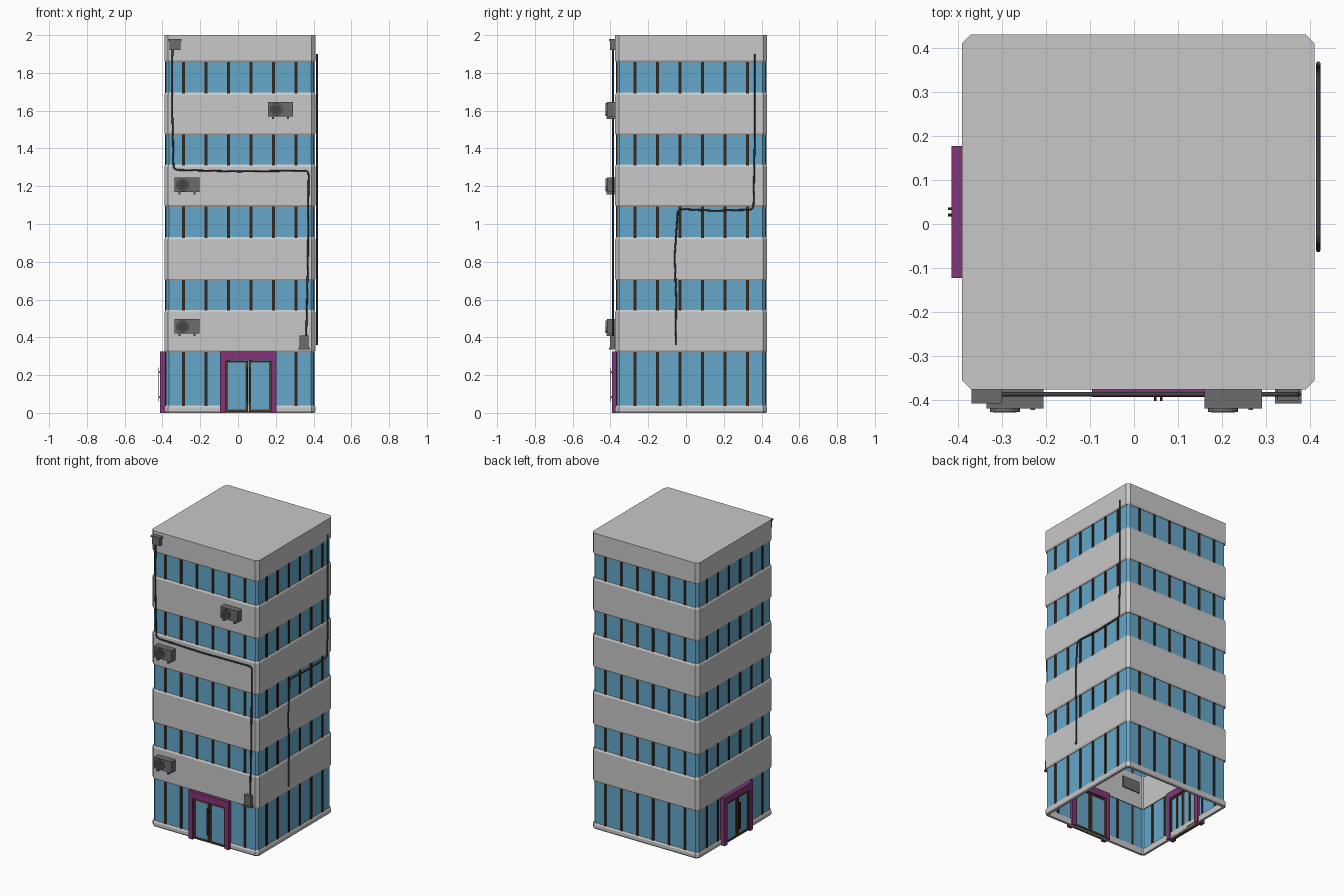
import bpy, bmesh
from math import pi
from mathutils import Matrix, Vector

cube = bpy.data.objects.get("Cube")
if cube:
    bpy.data.objects.remove(cube, do_unlink=True)


def material(name, rgb):
    m = bpy.data.materials.new(name)
    m.use_nodes = True
    m.diffuse_color = (*rgb, 1)
    m.node_tree.nodes["Principled BSDF"].inputs["Base Color"].default_value = (*rgb, 1)
    return m


CONCRETE = material("concrete grey", (0.58, 0.58, 0.58))
GLASS = material("window blue", (0.13, 0.39, 0.59))
MULLION = material("dark brown metal", (0.035, 0.02, 0.012))
DOOR = material("door brown", (0.09, 0.045, 0.018))
PURPLE = material("purple trim", (0.23, 0.036, 0.19))
UNIT = material("unit grey", (0.15, 0.15, 0.15))
CABLE = material("cable grey", (0.06, 0.06, 0.06))

CX, CY, HX, HY = 0.01, 0.0275, 0.40, 0.4025
CENTRE = Matrix.Translation((CX, CY, 0))


def finish(name, bm, mat, matrix=Matrix()):
    bmesh.ops.recalc_face_normals(bm, faces=bm.faces)
    me = bpy.data.meshes.new(name)
    bm.to_mesh(me)
    bm.free()
    me.materials.append(mat)
    ob = bpy.data.objects.new(name, me)
    ob.matrix_world = matrix
    bpy.context.collection.objects.link(ob)
    return ob


def add_box(bm, x, y, z, matrix=Matrix()):
    """Box spanning the (low, high) pairs x, y, z."""
    size = [b - a for a, b in (x, y, z)]
    mid = [(a + b) / 2 for a, b in (x, y, z)]
    bmesh.ops.create_cube(bm, size=1, matrix=matrix @ Matrix.Translation(mid)
                          @ Matrix.Diagonal((*size, 1)))


def boxes(name, mat, spans, matrix=Matrix()):
    bm = bmesh.new()
    for s in spans:
        add_box(bm, *s)
    return finish(name, bm, mat, matrix)


def outline(inset, z):
    """Rectangular plan with chamfered corners."""
    x, y = HX - inset, HY - inset
    c = max(0.02 - 0.59 * inset, 0.004)
    return [(x, c - y, z), (x, y - c, z), (x - c, y, z), (c - x, y, z),
            (-x, y - c, z), (-x, c - y, z), (c - x, -y, z), (x - c, -y, z)]


def ring(name, mat, profile, roof=False):
    """Sweep an (inset, z) profile around the plan, closed unless it is a roof."""
    bm = bmesh.new()
    rows = [[bm.verts.new(p) for p in outline(*s)] for s in profile]
    pairs = list(zip(rows, rows[1:]))
    if roof:
        bm.faces.new(rows[-1])
    else:
        pairs.append((rows[-1], rows[0]))
    for a, b in pairs:
        for i in range(8):
            j = (i + 1) % 8
            bm.faces.new((a[i], a[j], b[j], b[i]))
    return finish(name, bm, mat, CENTRE)


# Concrete bands, base and roof
LIP, WALL = 0.006, 0.022
bands = [(0, 0.04), (0.32, 0.545), (0.70, 0.93), (1.09, 1.315), (1.47, 1.695), (1.855, 2.0)]
for n, (lo, hi) in enumerate(bands):
    lower = [(WALL, lo), (LIP, lo), (0, lo + 0.01)]
    if hi == 2.0:
        ring("roof_band", CONCRETE, [(WALL, hi - 0.01)] + lower + [(0, hi)], roof=True)
    else:
        ring("base_band" if n == 0 else f"floor_band_{n}", CONCRETE,
             lower + [(0, hi - 0.012), (LIP, hi), (WALL, hi)])

# Window strips with evenly spaced mullions on all four sides
for n, ((_, lo), (hi, _)) in enumerate(zip(bands, bands[1:])):
    lo, hi = lo - 0.005, hi + 0.005
    ring(f"window_strip_{n}", GLASS, [(0.016, lo), (0.009, lo), (0.009, hi), (0.016, hi)])
    bm = bmesh.new()
    for side in range(4):
        turn = Matrix.Rotation(side * pi / 2, 4, 'Z')
        depth = HX if side % 2 else HY
        for k in range(6):
            u = (k - 2.5) * 0.119
            add_box(bm, (u - 0.008, u + 0.008), (0.004 - depth, 0.02 - depth), (lo, hi), turn)
    finish(f"mullions_{n}", bm, MULLION, CENTRE)


# Double doors, built facing -y with the wall at y = 0
def entrance(name, matrix):
    boxes(name + "_surround", PURPLE, [
        ((-0.15, -0.12), (-0.018, 0.035), (0, 0.325)),
        ((0.12, 0.15), (-0.018, 0.035), (0, 0.325)),
        ((-0.12, 0.12), (-0.018, 0.035), (0.278, 0.325))], matrix)
    frames, panes, handles = [], [], []
    for s in (-1, 1):
        def span(a, b):
            return tuple(sorted((s * a, s * b)))
        y = (-0.01, 0.028)
        frames += [(span(0.002, 0.014), y, (0.006, 0.276)),
                   (span(0.108, 0.12), y, (0.006, 0.276)),
                   (span(0.014, 0.108), y, (0.006, 0.018)),
                   (span(0.014, 0.108), y, (0.266, 0.276))]
        panes.append((span(0.014, 0.108), (-0.005, 0.025), (0.018, 0.266)))
        handles += [(span(0.004, 0.01), (-0.026, -0.021), (0.06, 0.24)),
                    (span(0.004, 0.01), (-0.022, -0.009), (0.08, 0.088)),
                    (span(0.004, 0.01), (-0.022, -0.009), (0.212, 0.22))]
    boxes(name + "_door_frames", DOOR, frames, matrix)
    boxes(name + "_door_glass", GLASS, panes, matrix)
    boxes(name + "_door_handles", MULLION, handles, matrix)


FRONT = CY - HY
entrance("front", Matrix.Translation((0.055, FRONT, 0)))
entrance("right_side", Matrix.Translation((CX - HX - 0.006, CY, 0))
         @ Matrix.Rotation(-pi / 2, 4, 'Z'))


# Air conditioners: body, round fan housing and feet
def cylinder(bm, x, y, z, radius, depth):
    bmesh.ops.create_cone(bm, cap_ends=True, segments=20, radius1=radius, radius2=radius,
                          depth=depth, matrix=Matrix.Translation((x, y, z))
                          @ Matrix.Rotation(pi / 2, 4, 'X'))


for n, (x, z) in enumerate([(-0.335, 0.42), (-0.335, 1.17), (0.16, 1.57)]):
    bm = bmesh.new()
    add_box(bm, (x, x + 0.13), (-0.418, -0.345), (z, z + 0.076))
    cylinder(bm, x + 0.042, -0.42, z + 0.036, 0.034, 0.012)
    for u in (0.02, 0.1):
        add_box(bm, (x + u, x + u + 0.01), (-0.422, -0.37), (z - 0.014, z))
    finish(f"air_conditioner_{n}", bm, UNIT)
    bm = bmesh.new()
    cylinder(bm, x + 0.042, -0.4265, z + 0.036, 0.027, 0.002)
    finish(f"fan_grille_{n}", bm, CABLE)


# Junction boxes, each with a slightly wider lid
def junction(name, x, z, width, height, lid_at_top):
    lid = (z + height - 0.01, z + height) if lid_at_top else (z, z + 0.01)
    boxes(name, UNIT, [
        ((x - width / 2 + 0.006, x + width / 2 - 0.006), (-0.402, FRONT), (z, z + height)),
        ((x - width / 2, x + width / 2), (-0.407, FRONT), lid)])


junction("upper_junction_box", -0.334, 1.922, 0.07, 0.058, True)
junction("lower_junction_box", 0.35, 0.335, 0.06, 0.075, False)


# Cables with rounded bends
def cable(name, points):
    pts = [Vector(p) for p in points]
    path = [pts[0]]
    for a, b, c in zip(pts, pts[1:], pts[2:]):
        p = b + (a - b).normalized() * 0.025
        q = b + (c - b).normalized() * 0.025
        path += [p.lerp(b, t).lerp(b.lerp(q, t), t) for t in (0, 0.25, 0.5, 0.75, 1)]
    path.append(pts[-1])
    cu = bpy.data.curves.new(name, 'CURVE')
    cu.dimensions = '3D'
    cu.bevel_depth, cu.bevel_resolution, cu.use_fill_caps = 0.005, 1, True
    sp = cu.splines.new('POLY')
    sp.points.add(len(path) - 1)
    for sp_point, p in zip(sp.points, path):
        sp_point.co = (*p, 1)
    cu.materials.append(CABLE)
    bpy.context.collection.objects.link(bpy.data.objects.new(name, cu))


Y, X = -0.386, 0.418
cable("front_cable", [(-0.347, Y, 1.93), (-0.348, Y, 1.6), (-0.341, Y, 1.287), (0, Y, 1.278),
                      (0.374, Y, 1.283), (0.37, Y, 0.8), (0.361, Y, 0.4)])
cable("left_side_cable", [(X, 0.364, 1.9), (X, 0.364, 1.45), (X, 0.357, 1.076), (X, 0.15, 1.07),
                          (X, -0.043, 1.08), (X, -0.06, 0.83), (X, -0.052, 0.6),
                          (X, -0.055, 0.36)])
